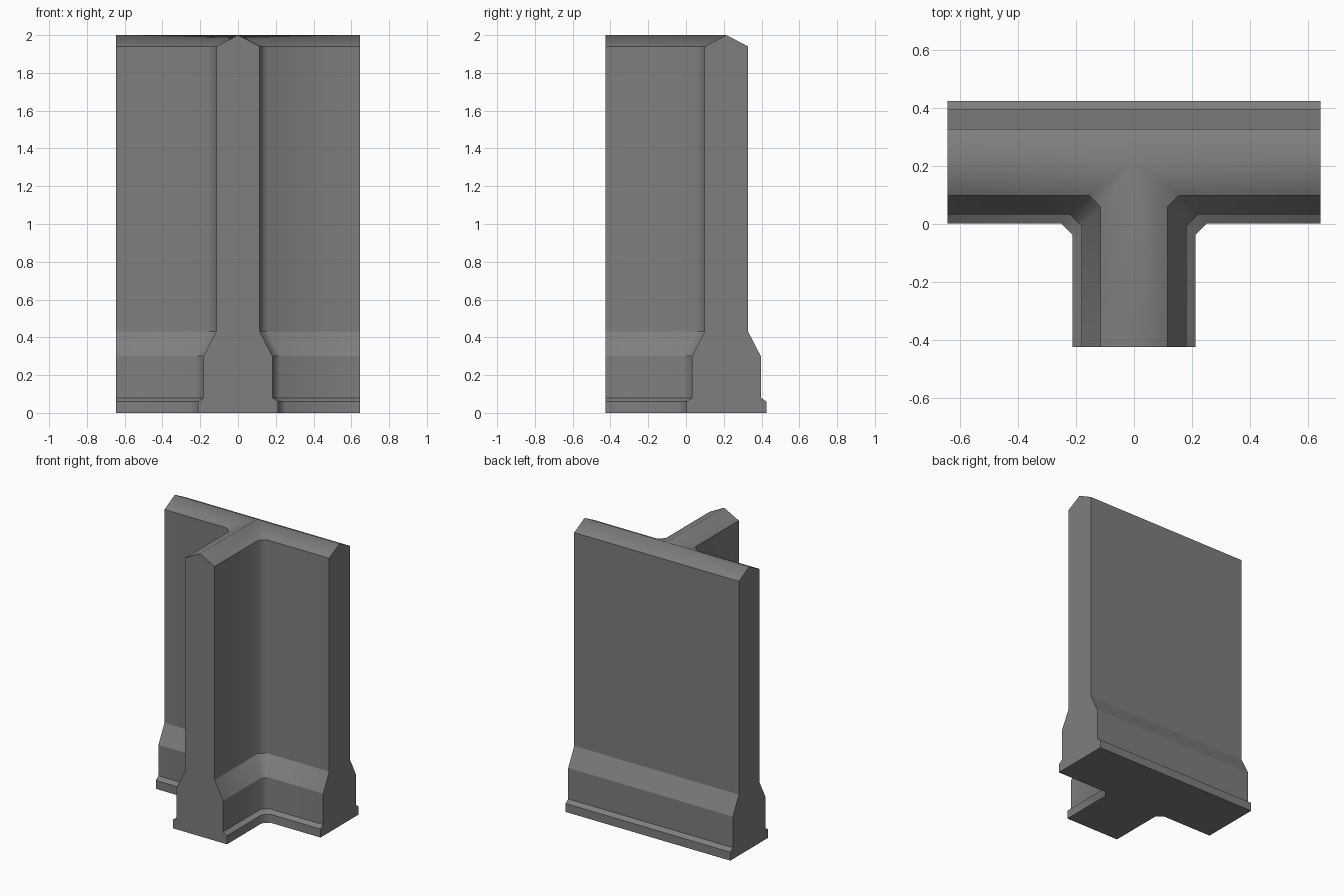
import bpy, bmesh

cube = bpy.data.objects.get("Cube")
if cube:
    bpy.data.objects.remove(cube, do_unlink=True)

# Overall size of the T-shaped wall
HALF_LENGTH = 0.645   # half length of the long wall
AXIS_Y = 0.214        # centre line of the long wall
FRONT_Y = -0.426      # end of the short wall
CHAMFER = 0.04        # inner corner chamfer
TOP = 2.0

# Wall profile: height and half thickness, from plinth to eave
PROFILE = [(0, 0.212), (0.06, 0.212), (0.08, 0.182),
           (0.30, 0.182), (0.43, 0.115), (1.94, 0.115)]


def outline(w):
    """T-shaped plan with chamfered inner corners, left side mirrored."""
    half = [(HALF_LENGTH, AXIS_Y + w), (HALF_LENGTH, AXIS_Y - w),
            (w + CHAMFER, AXIS_Y - w), (w, AXIS_Y - w - CHAMFER), (w, FRONT_Y)]
    return [(-x, y) for x, y in half] + half[::-1]


bm = bmesh.new()
rings = [[bm.verts.new((x, y, z)) for x, y in outline(w)] for z, w in PROFILE]
ridge_left, ridge_right, ridge_front, ridge_mid = [
    bm.verts.new((x, y, TOP)) for x, y in
    [(-HALF_LENGTH, AXIS_Y), (HALF_LENGTH, AXIS_Y), (0, FRONT_Y), (0, AXIS_Y)]]

ENDS = {0: ridge_left, 4: ridge_front, 8: ridge_right}
count = len(rings[0])
group = {}   # faces sharing a group are shaded smoothly together

# Stepped sides
for level, (low, high) in enumerate(zip(rings, rings[1:])):
    for i in range(count):
        if i not in ENDS:
            j = (i + 1) % count
            face = bm.faces.new((low[i], low[j], high[j], high[i]))
            group[face] = ("side", level)

# Flat wall ends, each one polygon up to the ridge
for i, peak in ENDS.items():
    face = bm.faces.new([r[i + 1] for r in rings] + [peak] + [r[i] for r in rings[::-1]])
    group[face] = ("end", i)

# Underside
group[bm.faces.new(rings[0][::-1])] = "base"

# Pitched coping, meeting at the middle of the ridge
e = rings[-1]
for corners in [(e[9], e[0], ridge_left, ridge_mid, ridge_right),
                (e[1], e[2], ridge_mid, ridge_left),
                (e[2], e[3], ridge_mid),
                (e[3], e[4], ridge_front, ridge_mid),
                (e[5], e[6], ridge_mid, ridge_front),
                (e[6], e[7], ridge_mid),
                (e[7], e[8], ridge_right, ridge_mid)]:
    group[bm.faces.new(corners)] = "coping"

# Keep edges sharp between groups, soft within them
for face in bm.faces:
    face.smooth = True
for edge in bm.edges:
    a, b = edge.link_faces
    edge.smooth = group[a] == group[b]
bmesh.ops.recalc_face_normals(bm, faces=bm.faces)

mesh = bpy.data.meshes.new("t_shaped_wall")
bm.to_mesh(mesh)
bm.free()
wall = bpy.data.objects.new("t_shaped_wall", mesh)
bpy.context.collection.objects.link(wall)

# Concrete
GREY = (0.21, 0.21, 0.21, 1)
concrete = bpy.data.materials.new("concrete_grey")
concrete.use_nodes = True
concrete.diffuse_color = GREY
concrete.node_tree.nodes["Principled BSDF"].inputs["Base Color"].default_value = GREY
mesh.materials.append(concrete)
